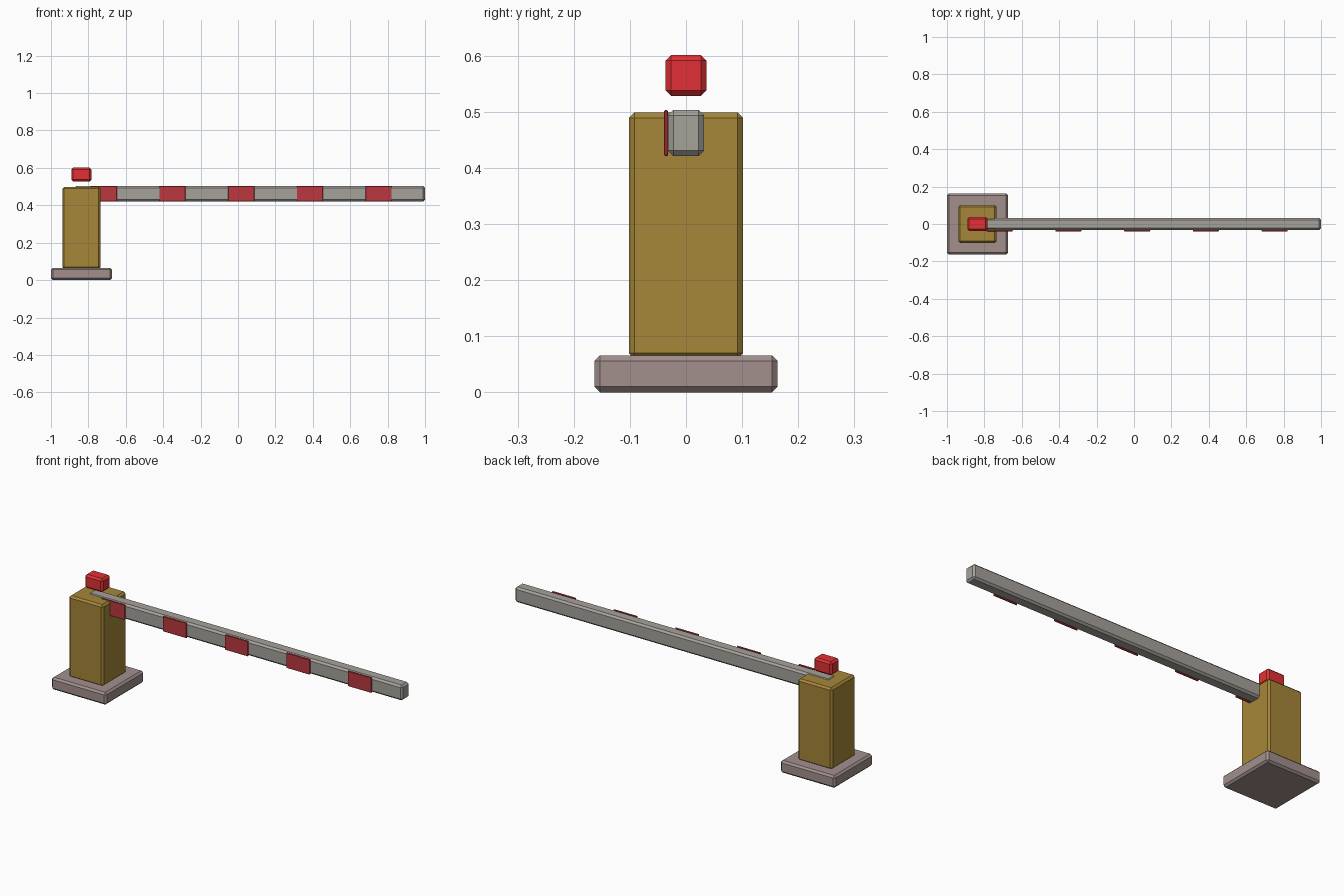
import bpy

if "Cube" in bpy.data.objects:
    bpy.data.objects.remove(bpy.data.objects["Cube"])


def material(name, color):
    m = bpy.data.materials.new(name)
    m.diffuse_color = (*color, 1)
    m.use_nodes = True
    m.node_tree.nodes["Principled BSDF"].inputs["Base Color"].default_value = m.diffuse_color
    return m


def box(name, x, y, z, mat, bevel=0.01):
    """Chamfered box spanning the given (min, max) ranges."""
    spans = (x, y, z)
    bpy.ops.mesh.primitive_cube_add(size=1, location=[(a + b) / 2 for a, b in spans])
    ob = bpy.context.object
    ob.name = name
    ob.scale = [b - a for a, b in spans]
    bpy.ops.object.transform_apply(location=False, rotation=False, scale=True)
    mod = ob.modifiers.new("chamfer", 'BEVEL')
    mod.width = bevel
    mod.segments = 1
    ob.data.materials.append(mat)
    return ob


stone = material("stone", (0.36, 0.28, 0.27))
yellow = material("yellow", (0.38, 0.24, 0.04))
white = material("off_white", (0.38, 0.36, 0.33))
red = material("red", (0.75, 0.03, 0.035))
stripe_red = material("stripe_red", (0.5, 0.04, 0.05))

CX = -0.837  # post axis

# Base plate and post
box("base_plate", (-1.0, -0.674), (-0.163, 0.163), (0, 0.066), stone)
box("post", (CX - 0.102, CX + 0.102), (-0.102, 0.102), (0.06, 0.499), yellow)

# Warning lamp hovering above the post
box("warning_lamp", (CX - 0.054, CX + 0.054), (-0.0365, 0.0365), (0.528, 0.601), red)

# Barrier arm
box("barrier_arm", (-0.874, 1.0), (-0.0325, 0.0325), (0.421, 0.503), white)

# Red stripe plates on the front of the arm
for i in range(5):
    x = -0.718 + i * 0.3675
    box(f"stripe_{i + 1}", (x - 0.07, x + 0.07), (-0.039, -0.032), (0.421, 0.503),
        stripe_red, 0.002)
